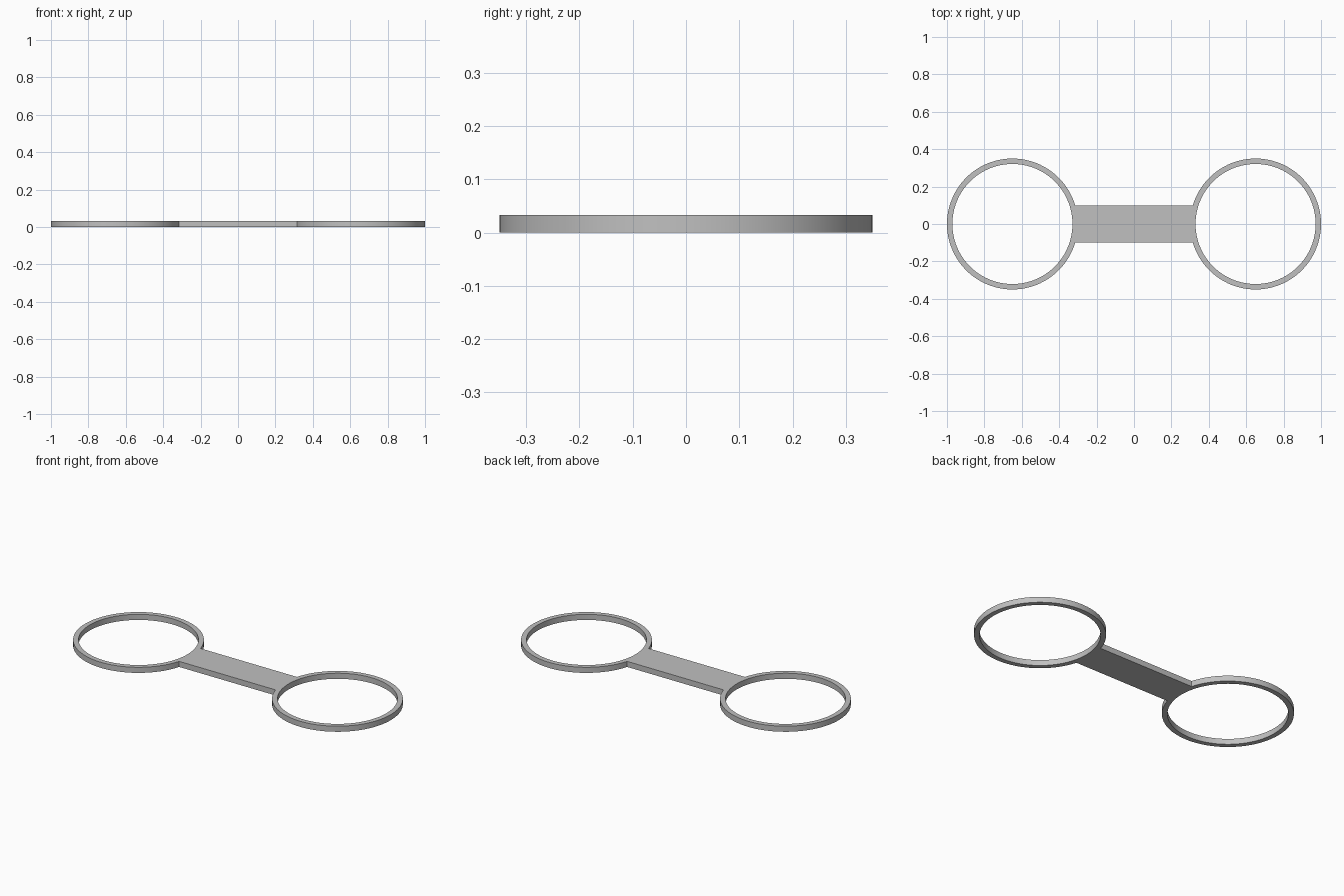
import bpy
import bmesh
import math

cube = bpy.data.objects.get("Cube")
if cube:
    bpy.data.objects.remove(cube, do_unlink=True)

CENTRE, OUTER, INNER = 0.65, 0.35, 0.321
HALF_BAR, HEIGHT = 0.1, 0.033
JOINT_STEPS, FREE_STEPS = 8, 88

grey = bpy.data.materials.new("plain grey")
grey.use_nodes = True
colour = (0.53, 0.53, 0.53, 1)
grey.diffuse_color = colour
grey.node_tree.nodes["Principled BSDF"].inputs["Base Color"].default_value = colour

# Ring angles: the arc that meets the bar first, then the free arc
half = math.asin(HALF_BAR / OUTER)
joint = [math.pi - half + 2 * half * i / JOINT_STEPS for i in range(JOINT_STEPS)]
free = [math.pi + half + (2 * math.pi - 2 * half) * i / FREE_STEPS
        for i in range(FREE_STEPS)]
angles = joint + free

bm = bmesh.new()


def circle(radius):
    return [bm.verts.new((CENTRE + radius * math.cos(a), radius * math.sin(a), HEIGHT))
            for a in angles]


# Flat top of one ring
outer, inner = circle(OUTER), circle(INNER)
count = len(angles)
for i in range(count):
    j = (i + 1) % count
    bm.faces.new((inner[i], outer[i], outer[j], inner[j]))

# Half of the bar, in strips from the ring to the middle
arc = outer[:JOINT_STEPS + 1]
middle = [bm.verts.new((0, v.co.y, HEIGHT)) for v in arc]
for i in range(JOINT_STEPS):
    bm.faces.new((arc[i], middle[i], middle[i + 1], arc[i + 1]))

bmesh.ops.recalc_face_normals(bm, faces=bm.faces)
if sum(f.normal.z for f in bm.faces) < 0:
    bmesh.ops.reverse_faces(bm, faces=bm.faces)

mesh = bpy.data.meshes.new("double_ring_link")
bm.to_mesh(mesh)
bm.free()
mesh.materials.append(grey)
link = bpy.data.objects.new("double_ring_link", mesh)
bpy.context.collection.objects.link(link)

# Second ring by mirroring, then thickness downwards
mirror = link.modifiers.new("mirror", 'MIRROR')
mirror.use_axis[0] = True
solid = link.modifiers.new("thickness", 'SOLIDIFY')
solid.thickness = HEIGHT
solid.offset = -1

bpy.ops.object.select_all(action='DESELECT')
link.select_set(True)
bpy.context.view_layer.objects.active = link
for name in ("mirror", "thickness"):
    bpy.ops.object.modifier_apply(modifier=name)
bpy.ops.object.shade_smooth_by_angle(angle=math.radians(30))
